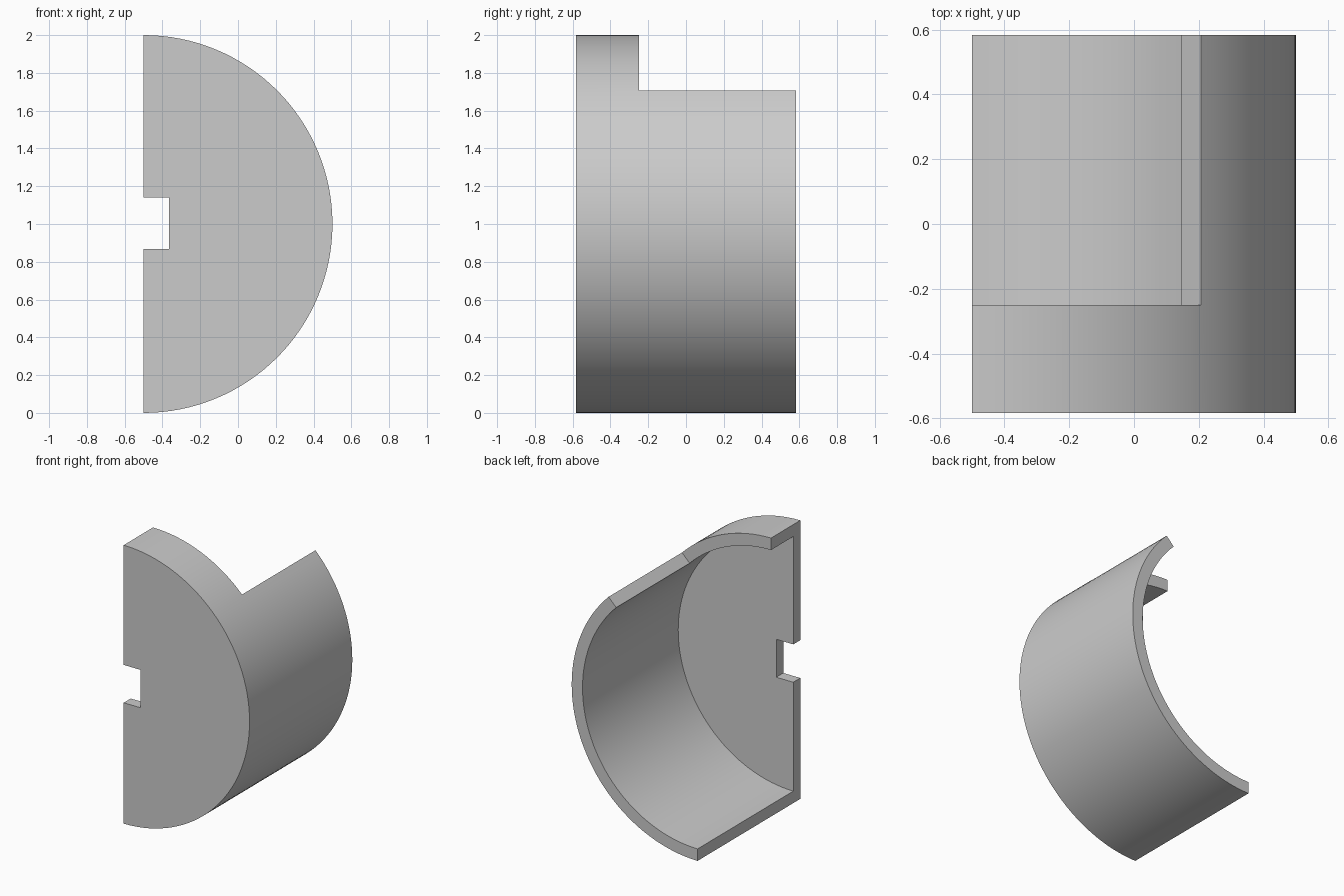
import bpy
import bmesh
from math import sin, cos, pi, radians

if "Cube" in bpy.data.objects:
    bpy.data.objects.remove(bpy.data.objects["Cube"], do_unlink=True)

OUTER, INNER = 1.0, 0.914
AXIS_X, AXIS_Z = -0.5, 1.0
FRONT, STEP, BACK = -0.583, -0.25, 0.583
PLATE = 0.08
SEGS = 64

grey = bpy.data.materials.new("grey")
grey.use_nodes = True
colour = (0.6, 0.6, 0.6, 1)
grey.diffuse_color = colour
grey.node_tree.nodes["Principled BSDF"].inputs["Base Color"].default_value = colour


def arc_point(i, radius, y):
    a = -pi / 2 + pi * i / SEGS
    return (AXIS_X + radius * cos(a), y, AXIS_Z + radius * sin(a))


def finish(bm, name):
    bmesh.ops.recalc_face_normals(bm, faces=bm.faces)
    mesh = bpy.data.meshes.new(name)
    bm.to_mesh(mesh)
    bm.free()
    mesh.materials.append(grey)
    obj = bpy.data.objects.new(name, mesh)
    bpy.context.collection.objects.link(obj)
    bpy.ops.object.select_all(action="DESELECT")
    obj.select_set(True)
    bpy.context.view_layer.objects.active = obj
    bpy.ops.object.shade_smooth_by_angle(angle=radians(30))


# Curved shell: full half circle at the front, cut off at 45 degrees behind it
bm = bmesh.new()
rows = [[bm.verts.new(arc_point(i, OUTER, y)) for i in range(SEGS + 1)]
        for y in (FRONT, STEP, BACK)]
for r in range(2):
    last = SEGS if r == 0 else SEGS * 3 // 4
    for i in range(last):
        bm.faces.new((rows[r][i], rows[r][i + 1], rows[r + 1][i + 1], rows[r + 1][i]))
bmesh.ops.delete(bm, geom=[v for v in bm.verts if not v.link_faces], context="VERTS")
# Thicken radially towards the axis
outer_faces = list(bm.faces)
result = bmesh.ops.extrude_face_region(bm, geom=outer_faces, use_keep_orig=True)
for v in result["geom"]:
    if isinstance(v, bmesh.types.BMVert):
        v.co.x = AXIS_X + (v.co.x - AXIS_X) * INNER / OUTER
        v.co.z = AXIS_Z + (v.co.z - AXIS_Z) * INNER / OUTER
finish(bm, "curved_shell")

# Front end plate: half disc with a rectangular notch in its straight edge
bm = bmesh.new()
notch = [(AXIS_X, 1.14), (-0.365, 1.14), (-0.365, 0.868), (AXIS_X, 0.868)]
outline = [arc_point(i, INNER, FRONT) for i in range(SEGS + 1)]
outline += [(x, FRONT, z) for x, z in notch]
face = bm.faces.new([bm.verts.new(p) for p in outline])
result = bmesh.ops.extrude_face_region(bm, geom=[face], use_keep_orig=True)
for v in result["geom"]:
    if isinstance(v, bmesh.types.BMVert):
        v.co.y += PLATE
finish(bm, "end_plate")
